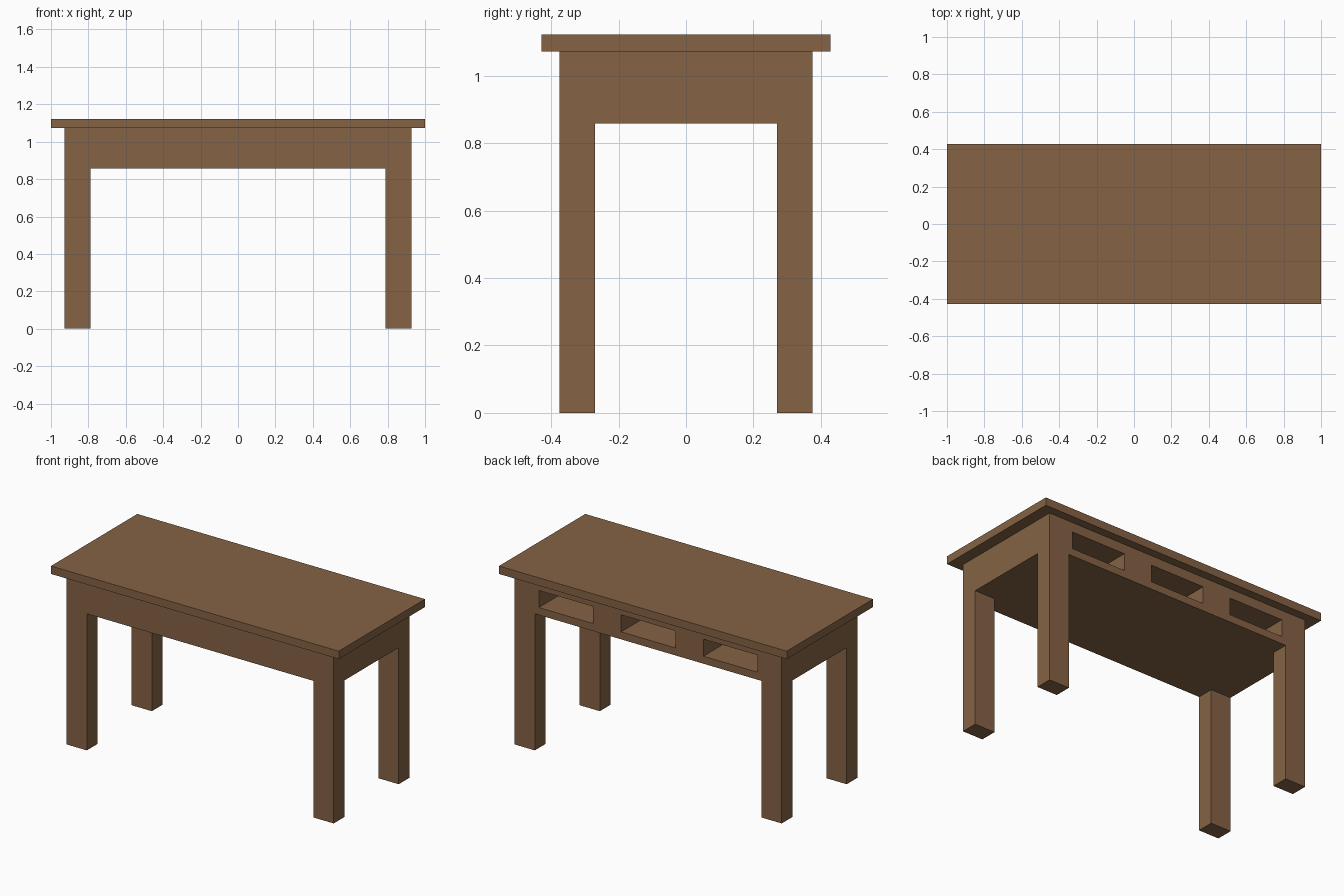
import bpy, bmesh
from mathutils import Matrix, Vector

if "Cube" in bpy.data.objects:
    bpy.data.objects.remove(bpy.data.objects["Cube"])

wood = bpy.data.materials.new("brown wood")
wood.diffuse_color = (0.235, 0.125, 0.06, 1)
wood.use_nodes = True
wood.node_tree.nodes["Principled BSDF"].inputs["Base Color"].default_value = wood.diffuse_color

HX, HY = 0.928, 0.375            # half size of the frame
LEG_X, LEG_Y = 0.788, 0.27       # inner leg faces
APRON, UNDER, TOP = 0.858, 1.072, 1.122
SLOT_Z = (0.905, 1.012)
SLOTS = (-0.572, 0.0, 0.572)
SLOT_HALF, SLOT_DEPTH = 0.188, 0.645


def box(bm, hx, hy, z0, z1):
    size = Matrix.Diagonal((2 * hx, 2 * hy, z1 - z0, 1))
    bmesh.ops.create_cube(bm, size=1, matrix=Matrix.Translation((0, 0, (z0 + z1) / 2)) @ size)


def finish(bm, name):
    bmesh.ops.recalc_face_normals(bm, faces=bm.faces[:])
    mesh = bpy.data.meshes.new(name)
    bm.to_mesh(mesh)
    bm.free()
    mesh.materials.append(wood)
    bpy.context.collection.objects.link(bpy.data.objects.new(name, mesh))


def cut(bm, axis, value):
    no = Vector((0, 0, 0))
    no[axis] = 1
    bmesh.ops.bisect_plane(bm, geom=bm.verts[:] + bm.edges[:] + bm.faces[:],
                           plane_co=no * value, plane_no=no)


def pull(bm, faces, offset):
    out = bmesh.ops.extrude_discrete_faces(bm, faces=faces)["faces"]
    verts = list({v for f in out for v in f.verts})
    bmesh.ops.translate(bm, verts=verts, vec=offset)


# tabletop
bm = bmesh.new()
box(bm, 1.0, 0.428, UNDER, TOP)
finish(bm, "tabletop")

# frame: apron body with legs pulled down and shelf slots pushed in from the back
bm = bmesh.new()
box(bm, HX, HY, APRON, UNDER)
for s in (-1, 1):
    cut(bm, 0, s * LEG_X)
    cut(bm, 1, s * LEG_Y)
for c in SLOTS:
    cut(bm, 0, c - SLOT_HALF)
    cut(bm, 0, c + SLOT_HALF)
for z in SLOT_Z:
    cut(bm, 2, z)
bm.normal_update()

legs, slots = [], []
for f in bm.faces:
    c = f.calc_center_median()
    if f.normal.z < -0.9 and abs(c.x) > LEG_X and abs(c.y) > LEG_Y:
        legs.append(f)
    if (f.normal.y > 0.9 and SLOT_Z[0] < c.z < SLOT_Z[1]
            and any(abs(c.x - s) < 0.05 for s in SLOTS)):
        slots.append(f)
pull(bm, legs, (0, 0, -APRON))
pull(bm, slots, (0, -SLOT_DEPTH, 0))
finish(bm, "frame_with_legs")
